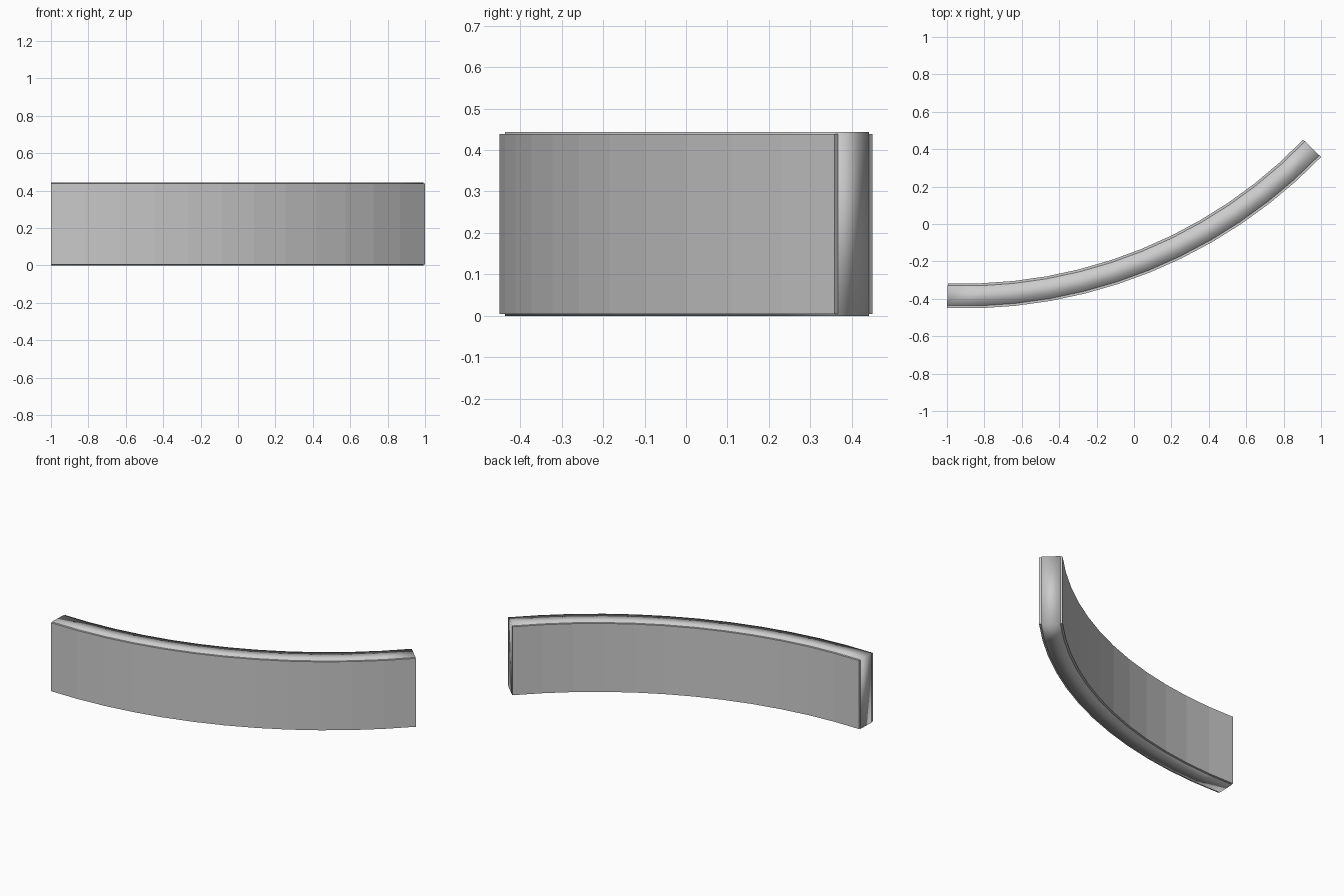
import bpy, bmesh, math

if "Cube" in bpy.data.objects:
    bpy.data.objects.remove(bpy.data.objects["Cube"])

R_OUT = 2.652            # outer radius of the curved wall
THICK = 0.133            # full wall thickness
SKIN = 0.013             # thickness of each facing sheet
SEGMENTS = 12
START, END = math.radians(-2), math.radians(46)
CX = -1 + R_OUT * math.sin(math.radians(2))
CY = -0.45 + R_OUT * math.cos(START)

grey = bpy.data.materials.new("light_grey")
grey.diffuse_color = (0.6, 0.6, 0.6, 1)
grey.use_nodes = True
grey.node_tree.nodes["Principled BSDF"].inputs["Base Color"].default_value = grey.diffuse_color


def curved_slab(name, r_in, r_out, z0, z1, smooth):
    """Sweep a rectangular section along the arc and cap both ends."""
    bm = bmesh.new()
    rings = []
    for i in range(SEGMENTS + 1):
        a = START + (END - START) * i / SEGMENTS
        rings.append([bm.verts.new((CX + r * math.sin(a), CY - r * math.cos(a), z))
                      for r, z in ((r_in, z0), (r_out, z0), (r_out, z1), (r_in, z1))])
    for a, b in zip(rings, rings[1:]):
        for k in range(4):
            n = (k + 1) % 4
            bm.faces.new((a[k], a[n], b[n], b[k]))
    bm.faces.new(rings[0])
    bm.faces.new(rings[-1])
    bmesh.ops.recalc_face_normals(bm, faces=bm.faces)
    for f in bm.faces:
        f.smooth = smooth
    mesh = bpy.data.meshes.new(name)
    bm.to_mesh(mesh)
    bm.free()
    mesh.materials.append(grey)
    obj = bpy.data.objects.new(name, mesh)
    bpy.context.collection.objects.link(obj)
    return obj


# Soft-shaded core, standing slightly proud at top and bottom
curved_slab("wall_core", R_OUT - THICK + SKIN, R_OUT - SKIN, 0, 0.443, True)
# Flat-shaded facing sheets on both sides
curved_slab("outer_facing", R_OUT - SKIN, R_OUT, 0.004, 0.439, False)
curved_slab("inner_facing", R_OUT - THICK, R_OUT - THICK + SKIN, 0.004, 0.439, False)
